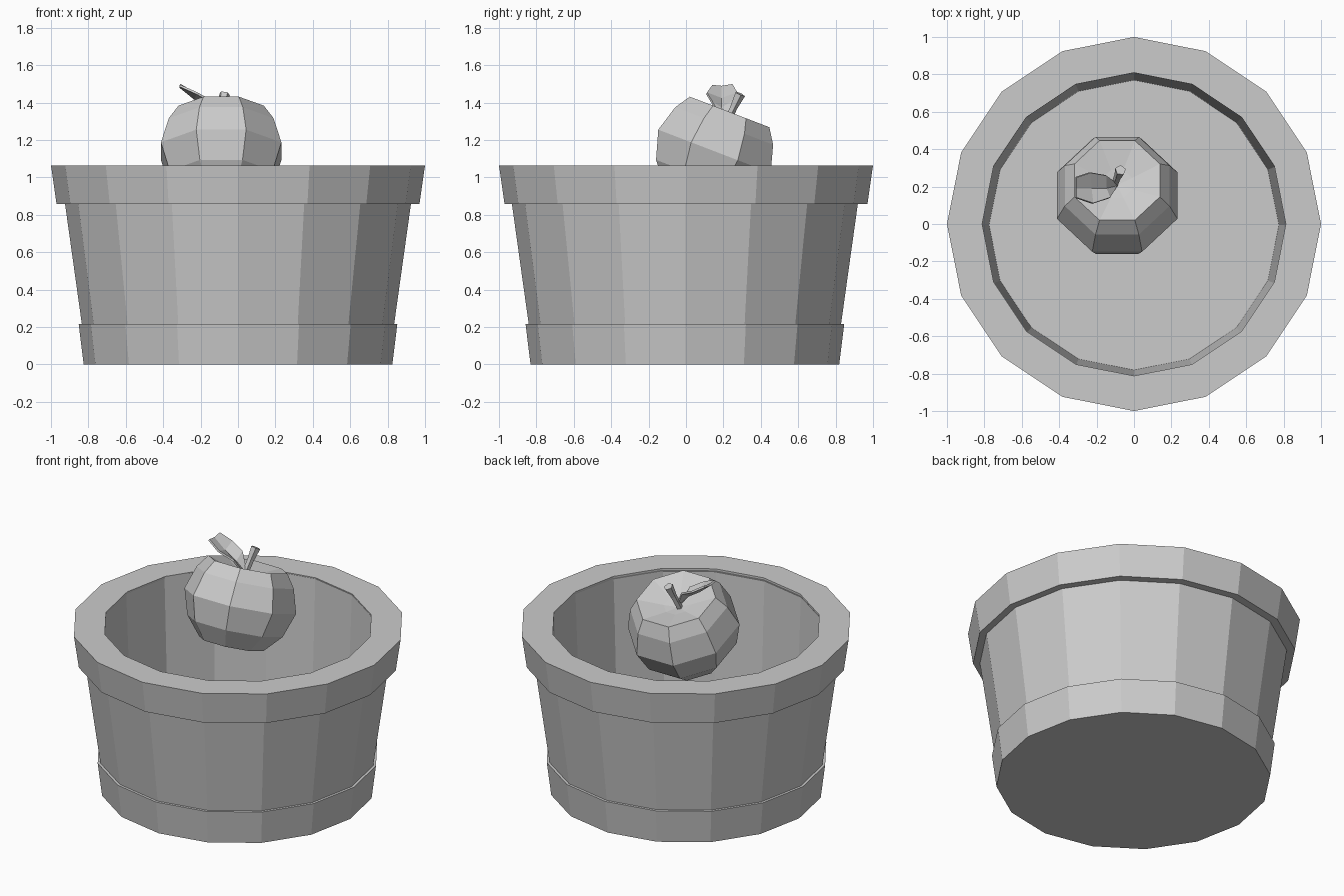
import bpy, bmesh
from math import cos, sin, pi, radians
from mathutils import Vector, Matrix

if "Cube" in bpy.data.objects:
    bpy.data.objects.remove(bpy.data.objects["Cube"])


def finish(name, bm):
    bmesh.ops.remove_doubles(bm, verts=bm.verts, dist=1e-5)
    bmesh.ops.recalc_face_normals(bm, faces=bm.faces)
    mesh = bpy.data.meshes.new(name)
    bm.to_mesh(mesh)
    bm.free()
    ob = bpy.data.objects.new(name, mesh)
    bpy.context.collection.objects.link(ob)
    return ob


def lathe(name, profile, sides, start=0.0, closed=False, matrix=Matrix()):
    """Revolve (radius, height) points into flat-sided rings; radius 0 becomes a pole."""
    bm = bmesh.new()
    rings = []
    for r, z in profile:
        if r == 0:
            rings.append([bm.verts.new((0, 0, z))] * sides)
        else:
            rings.append([bm.verts.new((r * cos(start + 2 * pi * i / sides),
                                        r * sin(start + 2 * pi * i / sides), z))
                          for i in range(sides)])
    pairs = list(zip(rings, rings[1:]))
    if closed:
        pairs.append((rings[-1], rings[0]))
    for a, b in pairs:
        for i in range(sides):
            j = (i + 1) % sides
            bm.faces.new(list(dict.fromkeys((a[i], a[j], b[j], b[i]))))
    bm.transform(matrix)
    return finish(name, bm)


# Tub: tapered hollow body, top rim and bottom band
shift = Matrix.Translation((0, -0.006, 0))
lathe("tub_body", [(0, 0.002), (0.805, 0.002), (0.925, 0.86), (0.955, 1.06),
                   (0.815, 1.06), (0.775, 0.05), (0, 0.05)], 16, matrix=shift)
lathe("top_rim", [(1.0, 1.065), (0.97, 0.858), (0.90, 0.858), (0.812, 1.055),
                  (0.812, 1.065)], 16, closed=True)
lathe("bottom_band", [(0, 0), (0.825, 0), (0.852, 0.217), (0.80, 0.217),
                      (0.79, 0.03), (0, 0.03)], 16, matrix=shift)

# Apple: eight-sided, dimpled, tipped towards the back
tilt = Matrix.Translation((-0.09, 0.233, 1.35)) @ Matrix.Rotation(radians(-21), 4, 'X')
halves = [(0, -0.07), (0.08, -0.05), (0.228, 0), (0.28, -0.08), (0.322, -0.225),
          (0.275, -0.38), (0.185, -0.49), (0.07, -0.5), (0, -0.47)]
lathe("apple", [(h / cos(pi / 8), z) for h, z in halves], 8, start=pi / 8, matrix=tilt)

# Stem: short five-sided stick, wider at the tip
base, tip = Vector((-0.105, 0.205, 1.27)), Vector((-0.072, 0.288, 1.447))
axis = tip - base
aim = Matrix.Translation(base) @ axis.to_track_quat('Z', 'Y').to_matrix().to_4x4()
lathe("stem", [(0, 0), (0.02, 0), (0.021, axis.length * 0.6),
               (0.03, axis.length), (0, axis.length)], 5, matrix=aim)

# Leaf: folded strip of front edge, midrib and back edge points
rows = [[(-0.10, 0.19, 1.31), (-0.095, 0.205, 1.31), (-0.095, 0.22, 1.32)],
        [(-0.13, 0.14, 1.40), (-0.15, 0.19, 1.37), (-0.15, 0.26, 1.41)],
        [(-0.22, 0.11, 1.45), (-0.23, 0.19, 1.42), (-0.235, 0.275, 1.45)],
        [(-0.31, 0.14, 1.49), (-0.31, 0.19, 1.485), (-0.31, 0.25, 1.495)]]
bm = bmesh.new()
grid = [[bm.verts.new(p) for p in row] for row in rows]
for a, b in zip(grid, grid[1:]):
    for i in range(2):
        bm.faces.new((a[i], a[i + 1], b[i + 1], b[i]))
leaf = finish("leaf", bm)
thick = leaf.modifiers.new("thickness", 'SOLIDIFY')
thick.thickness = 0.012
thick.offset = 0
